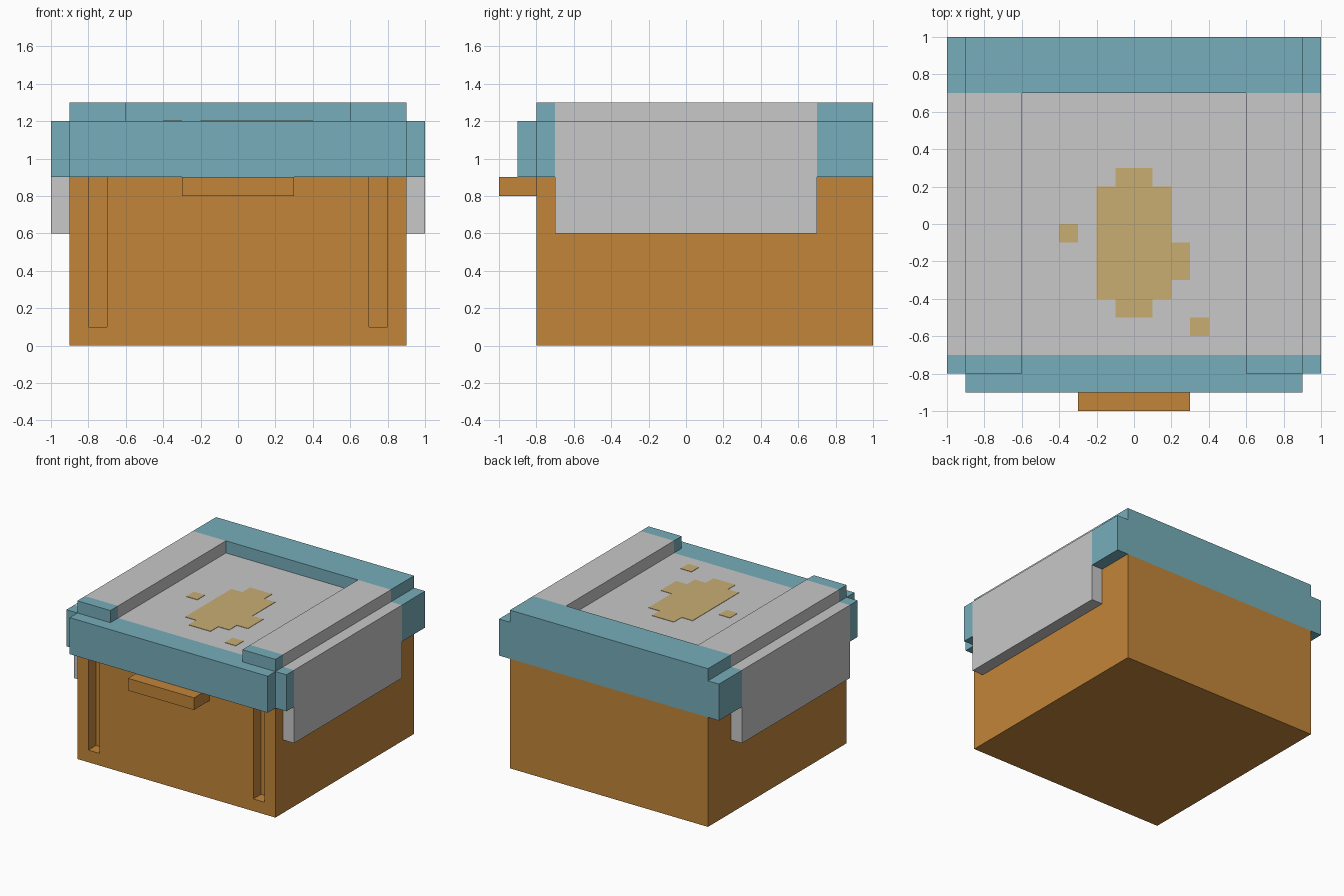
import bpy
import bmesh

if "Cube" in bpy.data.objects:
    bpy.data.objects.remove(bpy.data.objects["Cube"])


def material(name, rgb):
    m = bpy.data.materials.new(name)
    m.diffuse_color = (*rgb, 1)
    m.use_nodes = True
    m.node_tree.nodes["Principled BSDF"].inputs["Base Color"].default_value = m.diffuse_color
    return m


WOOD = material("warm_wood", (0.552, 0.235, 0.042))
TEAL = material("teal_trim", (0.181, 0.423, 0.491))
GREY = material("pale_grey", (0.578, 0.578, 0.578))
GOLD = material("gold_stain", (0.578, 0.423, 0.168))


def boxes(name, mat, *ranges):
    """One object made of boxes given as (x0, x1, y0, y1, z0, z1)."""
    bm = bmesh.new()
    for x0, x1, y0, y1, z0, z1 in ranges:
        verts = bmesh.ops.create_cube(bm, size=1)["verts"]
        for v in verts:
            v.co = (x1 if v.co.x > 0 else x0,
                    y1 if v.co.y > 0 else y0,
                    z1 if v.co.z > 0 else z0)
    mesh = bpy.data.meshes.new(name)
    bm.to_mesh(mesh)
    bm.free()
    mesh.materials.append(mat)
    ob = bpy.data.objects.new(name, mesh)
    bpy.context.collection.objects.link(ob)
    return ob


def pair(name, mat, x0, x1, *rest):
    """The same box on the right and the left side."""
    boxes("right_" + name, mat, (x0, x1, *rest))
    boxes("left_" + name, mat, (-x1, -x0, *rest))


# Wooden body with two vertical slots cut in the front
body = boxes("body", WOOD, (-0.9, 0.9, -0.8, 1.0, 0, 0.9))
cutter = boxes("slot_cutter", WOOD,
               (-0.8, -0.7, -0.9, -0.7, 0.1, 1.0),
               (0.7, 0.8, -0.9, -0.7, 0.1, 1.0))
cut = body.modifiers.new("slots", "BOOLEAN")
cut.operation = "DIFFERENCE"
cut.solver = "EXACT"
cut.object = cutter
bpy.context.view_layer.objects.active = body
bpy.ops.object.modifier_apply(modifier=cut.name)
bpy.data.objects.remove(cutter)

# Front handle
boxes("handle", WOOD, (-0.3, 0.3, -1.0, -0.8, 0.8, 0.9))

# Lid: grey deck between teal front and back boards
boxes("deck", GREY, (-0.9, 0.9, -0.7, 0.7, 0.9, 1.2))
boxes("front_board", TEAL, (-0.9, 0.9, -0.9, -0.7, 0.9, 1.2))
boxes("back_board", TEAL, (-0.9, 0.9, 0.7, 1.0, 0.9, 1.3))

# Raised side rims with teal front ends
pair("rim", GREY, 0.6, 0.9, -0.7, 0.7, 1.2, 1.3)
pair("rim_end", TEAL, 0.6, 0.9, -0.8, -0.7, 1.2, 1.3)

# Hanging side flaps with teal corners
pair("flap", GREY, 0.9, 1.0, -0.7, 0.7, 0.6, 1.2)
pair("front_corner", TEAL, 0.9, 1.0, -0.8, -0.7, 0.9, 1.2)
pair("back_corner", TEAL, 0.9, 1.0, 0.7, 1.0, 0.9, 1.2)

# Thin gold stain plates on the deck
Z = (1.2, 1.203)
boxes("stain", GOLD,
      (-0.2, 0.2, -0.4, 0.2, *Z),
      (-0.1, 0.1, 0.2, 0.3, *Z),
      (-0.1, 0.1, -0.5, -0.4, *Z),
      (0.2, 0.3, -0.3, -0.1, *Z),
      (-0.4, -0.3, -0.1, 0.0, *Z),
      (0.3, 0.4, -0.6, -0.5, *Z))
